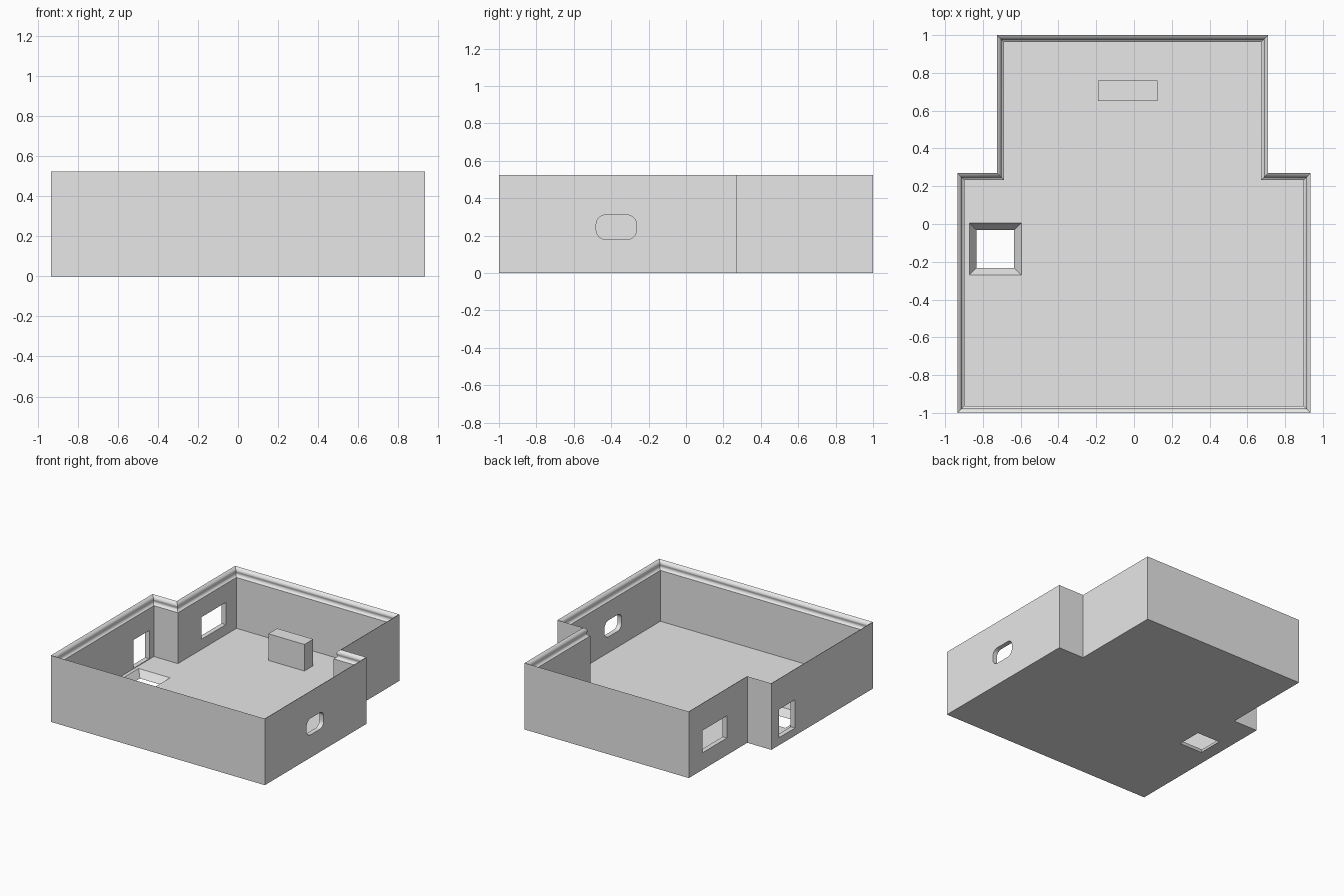
import bpy, bmesh, math
from mathutils import Vector

if "Cube" in bpy.data.objects:
    bpy.data.objects.remove(bpy.data.objects["Cube"])

HEIGHT, FLOOR, WALL = 0.525, 0.055, 0.037

grey = bpy.data.materials.new("plain grey")
grey.use_nodes = True
grey.diffuse_color = (0.8, 0.8, 0.8, 1)
grey.node_tree.nodes["Principled BSDF"].inputs["Base Color"].default_value = (0.8, 0.8, 0.8, 1)


def make_object(name, bm):
    bmesh.ops.recalc_face_normals(bm, faces=bm.faces)
    mesh = bpy.data.meshes.new(name)
    bm.to_mesh(mesh)
    bm.free()
    mesh.materials.append(grey)
    obj = bpy.data.objects.new(name, mesh)
    bpy.context.collection.objects.link(obj)
    return obj


def box(name, low, high, radius=0):
    """Box between two corners; radius rounds the edges that run along x."""
    bm = bmesh.new()
    bmesh.ops.create_cube(bm, size=1)
    low, high = Vector(low), Vector(high)
    for v in bm.verts:
        v.co = (low + high) / 2 + v.co * (high - low)
    if radius:
        edges = [e for e in bm.edges if abs(e.verts[0].co.x - e.verts[1].co.x) > 1e-4]
        bmesh.ops.bevel(bm, geom=edges, offset=radius, segments=8, profile=0.5, affect='EDGES')
    return make_object(name, bm)


def inset(points, d):
    """Move every side of a right-angled counter-clockwise outline inward by d."""
    result = []
    for i, p in enumerate(points):
        before = (p - points[i - 1]).normalized()
        after = (points[(i + 1) % len(points)] - p).normalized()
        result.append(p + d * (Vector((-before.y, before.x)) + Vector((-after.y, after.x))))
    return result


def cut(target, cutter):
    cutter.hide_render = True
    mod = target.modifiers.new("opening", 'BOOLEAN')
    mod.operation, mod.solver, mod.object = 'DIFFERENCE', 'EXACT', cutter
    bpy.context.view_layer.objects.active = target
    bpy.ops.object.modifier_apply(modifier=mod.name)
    bpy.data.objects.remove(cutter)


# Room shell: stepped plan swept through a wall section with a moulded cornice
plan = [Vector(p) for p in ((-0.935, -1), (0.935, -1), (0.935, 0.27), (0.71, 0.27),
                            (0.71, 1), (-0.725, 1), (-0.725, 0.27), (-0.935, 0.27))]
section = [(0, 0), (0, HEIGHT), (0.01, 0.519), (0.018, 0.511), (0.023, 0.501),
           (0.022, 0.491), (0.018, 0.483), (0.018, 0.476), (0.021, 0.468),
           (0.027, 0.462), (WALL, 0.457), (WALL, FLOOR)]
bm = bmesh.new()
rings = [[bm.verts.new((p.x, p.y, z)) for p in inset(plan, d)] for d, z in section]
for lower, upper in zip(rings, rings[1:]):
    for i in range(len(plan)):
        j = (i + 1) % len(plan)
        bm.faces.new((lower[i], lower[j], upper[j], upper[i]))
bm.faces.new(rings[0])
bm.faces.new(rings[-1])
room = make_object("room_shell", bm)

# Openings in the side walls
cut(room, box("rounded_window", (0.85, -0.48, 0.18), (1, -0.265, 0.31), 0.05))
cut(room, box("back_window", (-0.8, 0.525, 0.135), (-0.6, 0.83, 0.31)))
cut(room, box("doorway", (-1, -0.025, 0.06), (-0.85, 0.175, 0.283)))

# Floor hatch that narrows downward
bm = bmesh.new()
bmesh.ops.create_cube(bm, size=2)
for v in bm.verts:
    z = FLOOR / 2 + v.co.z * 0.05
    half = 0.1 + 0.0375 * z / FLOOR
    v.co = (-0.734 + v.co.x * half, -0.133 + v.co.y * half, z)
cut(room, make_object("floor_hatch", bm))

# Counter standing near the back wall
box("counter_block", (-0.19, 0.65, FLOOR - 0.01), (0.125, 0.76, 0.265))

# Smooth only the gentle curves of the cornice and window corners
bpy.ops.object.select_all(action='DESELECT')
room.select_set(True)
bpy.context.view_layer.objects.active = room
bpy.ops.object.shade_smooth_by_angle(angle=math.radians(35))
